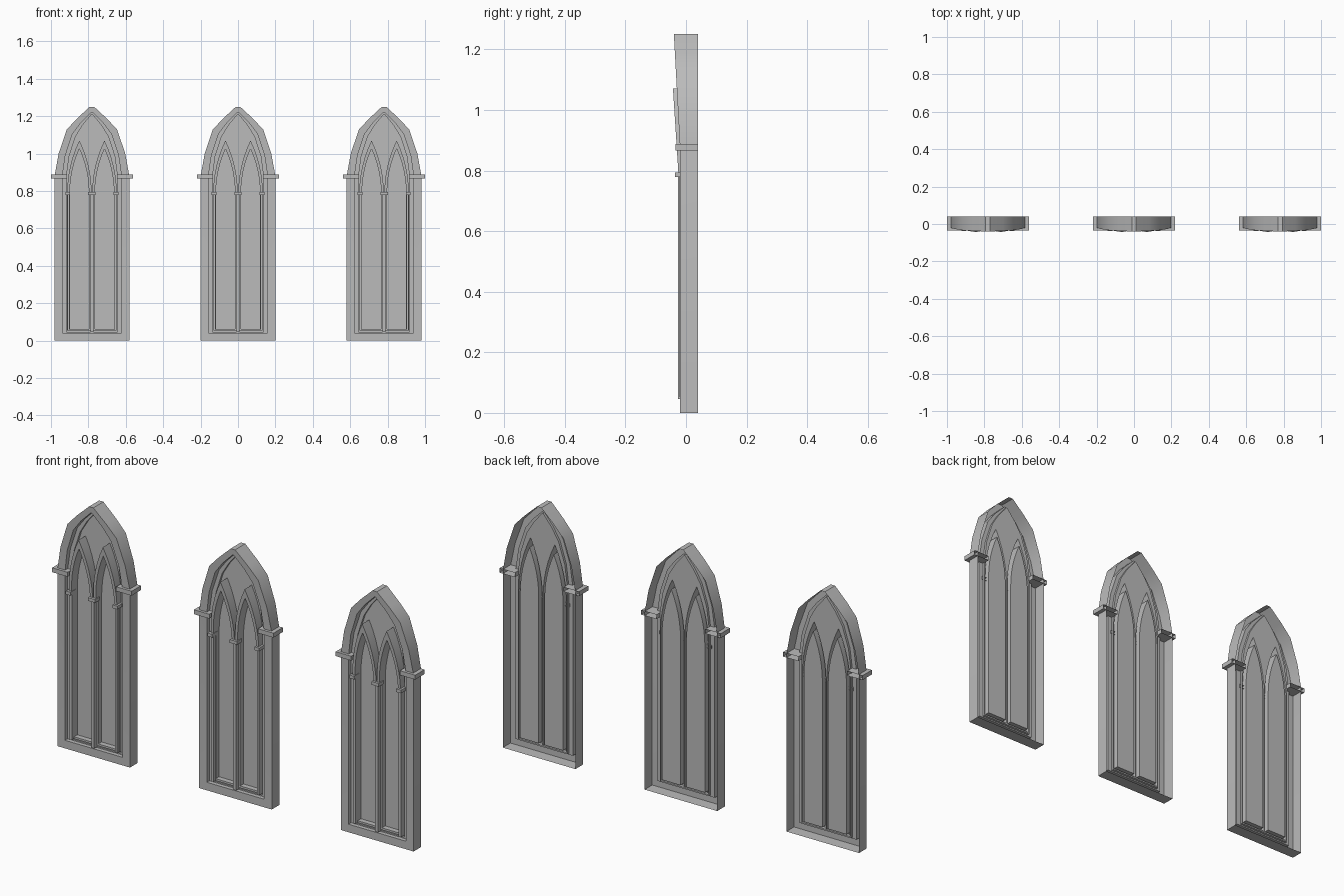
import bpy, bmesh, math

if "Cube" in bpy.data.objects:
    bpy.data.objects.remove(bpy.data.objects["Cube"])

stone = bpy.data.materials.new("grey_stone")
stone.use_nodes = True
COLOUR = (0.5, 0.5, 0.5, 1)
stone.diffuse_color = COLOUR
stone.node_tree.nodes["Principled BSDF"].inputs["Base Color"].default_value = COLOUR

SPACING = 0.781
BACK, FACE, PLATE, PANE = 0.04, -0.02, 0.012, 0.02
SPRING = 0.79


def frame_front(x, z):
    # the arch leans forward above the springing bars
    return FACE - 0.02 * max(0, z - 0.88) / 0.37


def tracery_front(x, z):
    return -0.006 if z < SPRING else -0.025 - 0.018 * (z - SPRING) / 0.28


def loop(bm, half, depth, cx=0):
    """Mirror a half outline into a closed loop of vertices."""
    pts = half + [(-x, z) for x, z in reversed(half) if x > 0]
    return [bm.verts.new((cx + x, depth(x, z) if callable(depth) else depth, z))
            for x, z in pts]


def bridge(bm, loops):
    for a, b in zip(loops, loops[1:]):
        for i in range(len(a)):
            j = (i + 1) % len(a)
            bm.faces.new((a[i], a[j], b[j], b[i]))


def rim(bm, ring):
    return [bm.edges.get((ring[i - 1], ring[i])) for i in range(len(ring))]


def lancet(w, bottom, rise, steps=6):
    """Half outline of a pointed light: straight jamb, then an arc."""
    r = (w * w + rise * rise) / (2 * w)
    top = math.asin(rise / r)
    half = [(w, bottom), (w, SPRING - 0.01)]
    for i in range(steps):
        a = top * i / steps
        half.append((w - r + r * math.cos(a), SPRING + r * math.sin(a)))
    return half + [(0, SPRING + rise)]


def finish(name, bm):
    bmesh.ops.recalc_face_normals(bm, faces=bm.faces)
    bm.normal_update()
    if sum(f.normal.y * f.calc_area() for f in bm.faces) > 0:
        bmesh.ops.reverse_faces(bm, faces=bm.faces)
    mesh = bpy.data.meshes.new(name)
    bm.to_mesh(mesh)
    bm.free()
    mesh.materials.append(stone)
    ob = bpy.data.objects.new(name, mesh)
    bpy.context.collection.objects.link(ob)
    bpy.ops.object.select_all(action='DESELECT')
    ob.select_set(True)
    bpy.context.view_layer.objects.active = ob
    bpy.ops.object.shade_smooth_by_angle(angle=math.radians(32))
    # one copy for each of the three windows
    ob.location.x = -SPACING
    for i in (0, 1):
        twin = ob.copy()
        twin.location.x = i * SPACING
        bpy.context.collection.objects.link(twin)


def block(name, x0, x1, y0, y1, z0, z1):
    """Box with an open back."""
    bm = bmesh.new()
    rings = [[bm.verts.new((x, y, z)) for x, z in
              ((x0, z0), (x1, z0), (x1, z1), (x0, z1))] for y in (y1, y0)]
    bridge(bm, rings)
    bm.faces.new(rings[1])
    finish(name, bm)


# Window shell: outer wall, leaning arch face, stepped recess
outer = [(0.2, 0), (0.2, 0.88), (0.178, 1.0), (0.135, 1.128), (0.08, 1.187), (0.012, 1.25)]
inner = [(0.158, 0.04), (0.158, 0.88), (0.142, 0.99), (0.104, 1.105), (0.06, 1.163), (0.003, 1.22)]
step = [(0.136, 0.046), (0.136, 0.88), (0.122, 0.985), (0.088, 1.09), (0.05, 1.152), (0.002, 1.21)]

bm = bmesh.new()
shell = [loop(bm, h, y) for h, y in (
    (outer, BACK), (outer, frame_front), (inner, frame_front),
    (inner, 0), (step, 0), (step, PLATE))]
bridge(bm, shell)
edges = rim(bm, shell[-1])

# Twin pointed lights with raised tracery and recessed panes
wide, narrow = lancet(0.065, 0.053, 0.28), lancet(0.051, 0.063, 0.235)
for cx in (-0.067, 0.067):
    light = [loop(bm, h, y, cx) for h, y in (
        (wide, PLATE), (wide, tracery_front),
        (narrow, tracery_front), (narrow, PANE))]
    bridge(bm, light)
    bm.faces.new(light[-1])
    edges += rim(bm, light[0])

# Spandrel plate around the lights
bmesh.ops.triangle_fill(bm, edges=edges, use_beauty=True, normal=(0, -1, 0))
finish("window_shell", bm)

# Shafts and their small capitals
block("mullion", -0.008, 0.008, -0.027, 0, 0.046, SPRING)
block("mullion_capital", -0.02, 0.02, -0.037, 0, 0.778, 0.794)
for side, s in (("left", 1), ("right", -1)):
    for part, a, b, front, back, z0, z1 in (
            ("shaft", 0.119, 0.131, -0.022, 0, 0.053, SPRING),
            ("shaft_capital", 0.116, 0.142, -0.037, 0.005, 0.778, 0.794),
            ("springing_bar", 0.134, 0.219, -0.034, BACK, 0.866, 0.888)):
        x0, x1 = sorted((a * s, b * s))
        block(side + "_" + part, x0, x1, front, back, z0, z1)
